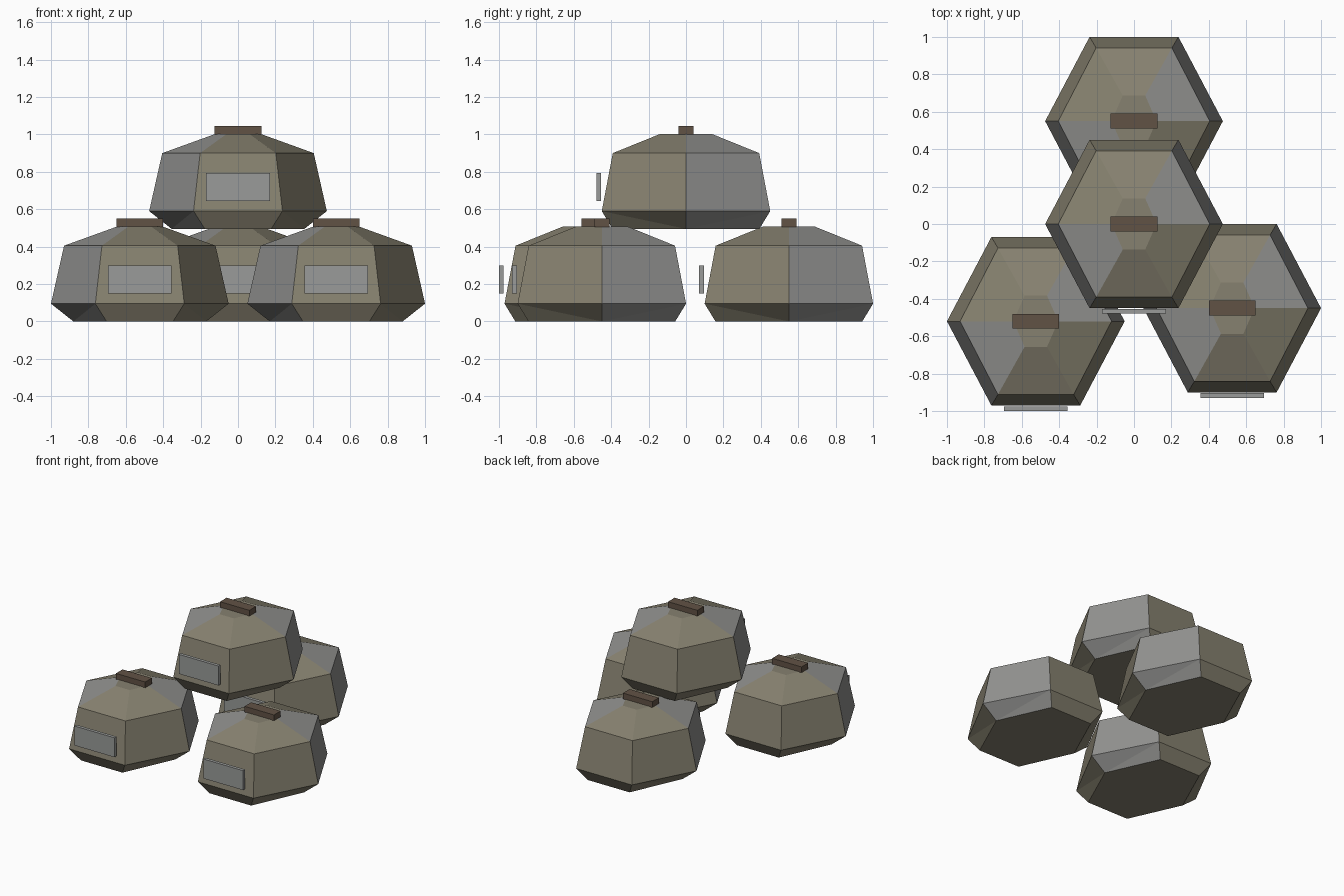
import bpy, bmesh
from math import cos, sin, pi

if "Cube" in bpy.data.objects:
    bpy.data.objects.remove(bpy.data.objects["Cube"])


def material(name, rgb):
    m = bpy.data.materials.new(name)
    m.diffuse_color = (*rgb, 1)
    m.use_nodes = True
    m.node_tree.nodes["Principled BSDF"].inputs["Base Color"].default_value = m.diffuse_color
    return m


CLOTH = material("olive_cloth", (0.24, 0.22, 0.16))
FADED = material("faded_cloth", (0.29, 0.29, 0.28))
CORD = material("brown_cord", (0.12, 0.085, 0.06))
LABEL = material("grey_label", (0.32, 0.33, 0.32))

# Sack outline: x radius, y radius, height
RINGS = [(0.355, 0.453, 0.0), (0.475, 0.52, 0.095),
         (0.405, 0.452, 0.405), (0.12, 0.158, 0.508)]


def finish(bm, name, mats, loc):
    bmesh.ops.recalc_face_normals(bm, faces=bm.faces)
    me = bpy.data.meshes.new(name)
    bm.to_mesh(me)
    bm.free()
    for m in mats:
        me.materials.append(m)
    ob = bpy.data.objects.new(name, me)
    ob.location = loc
    bpy.context.collection.objects.link(ob)


def sack_body(name, loc):
    bm = bmesh.new()
    rings = [[bm.verts.new((rx * cos(i * pi / 3), ry * sin(i * pi / 3), z))
              for i in range(6)] for rx, ry, z in RINGS]
    for lo, hi in zip(rings, rings[1:]):
        for i in range(6):
            j = (i + 1) % 6
            f = bm.faces.new((lo[i], lo[j], hi[j], hi[i]))
            f.material_index = 1 if i % 3 == 0 else 0   # two faded panels
    bm.faces.new(rings[0][::-1])
    bm.faces.new(rings[-1])
    # Bottom skirt panels are warped: fold them along the short diagonal
    skirt = [f for f in bm.faces if len(f.verts) == 4
             and all(v.co.z < 0.2 for v in f.verts)]
    bmesh.ops.triangulate(bm, faces=skirt, quad_method='SHORT_EDGE')
    finish(bm, name, (CLOTH, FADED), loc)


def box(name, size, centre, mat, loc):
    bm = bmesh.new()
    bmesh.ops.create_cube(bm, size=1)
    bmesh.ops.scale(bm, vec=size, verts=bm.verts)
    bmesh.ops.translate(bm, vec=centre, verts=bm.verts)
    finish(bm, name, (mat,), loc)


# Three sacks on the ground, one stacked on top
SACKS = {"left": (-0.525, -0.52, 0), "right": (0.525, -0.45, 0),
         "back": (0, 0.55, 0), "top": (0, 0, 0.495)}
for side, loc in SACKS.items():
    sack_body(side + "_sack", loc)
    box(side + "_tie", (0.25, 0.08, 0.045), (0, 0, 0.528), CORD, loc)
    box(side + "_label", (0.34, 0.025, 0.15), (0, -0.467, 0.225), LABEL, loc)
